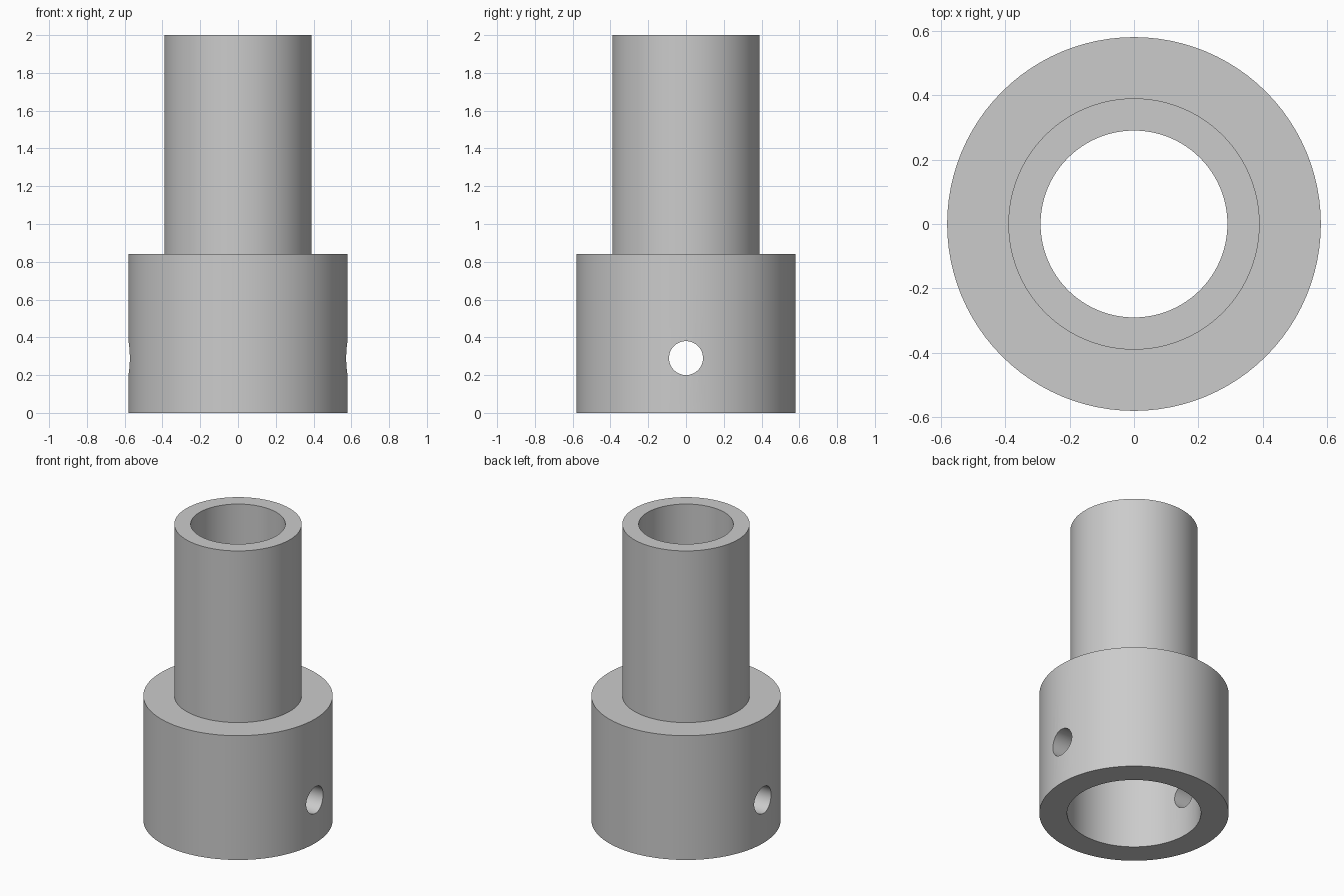
import bpy
import math

if "Cube" in bpy.data.objects:
    bpy.data.objects.remove(bpy.data.objects["Cube"], do_unlink=True)

SEGMENTS = 96

# Single grey material
grey = bpy.data.materials.new("plain_grey")
grey.use_nodes = True
colour = (0.6, 0.6, 0.6, 1)
grey.diffuse_color = colour
grey.node_tree.nodes["Principled BSDF"].inputs["Base Color"].default_value = colour


def lathe(name, profile):
    """Spin a closed (radius, height) loop around z."""
    n = len(profile)
    verts, faces = [], []
    for s in range(SEGMENTS):
        a = math.tau * s / SEGMENTS
        verts += [(r * math.cos(a), r * math.sin(a), z) for r, z in profile]
        t = (s + 1) % SEGMENTS
        for i in range(n):
            j = (i + 1) % n
            faces.append((s * n + i, t * n + i, t * n + j, s * n + j))
    mesh = bpy.data.meshes.new(name)
    mesh.from_pydata(verts, [], faces)
    mesh.materials.append(grey)
    obj = bpy.data.objects.new(name, mesh)
    bpy.context.collection.objects.link(obj)
    return obj


# Wide socket with an internal shoulder, stepping up to a narrow tube
adapter = lathe("stepped_tube_adapter", [
    (0.41, 0), (0.58, 0), (0.58, 0.84), (0.39, 0.84),
    (0.39, 2), (0.29, 2), (0.29, 0.77), (0.41, 0.77),
])

# Cross pin hole through both socket walls
bpy.ops.mesh.primitive_cylinder_add(vertices=48, radius=0.09, depth=1.6,
                                    location=(0, 0, 0.29),
                                    rotation=(0, math.pi / 2, 0))
cutter = bpy.context.object
cutter.name = "pin_hole_cutter"
cutter.data.materials.append(grey)

bpy.context.view_layer.objects.active = adapter
hole = adapter.modifiers.new("pin_hole", "BOOLEAN")
hole.operation = "DIFFERENCE"
hole.solver = "EXACT"
hole.object = cutter
bpy.ops.object.modifier_apply(modifier=hole.name)
bpy.data.objects.remove(cutter, do_unlink=True)

# Smooth walls, crisp rims
bpy.ops.object.select_all(action="DESELECT")
adapter.select_set(True)
bpy.ops.object.shade_smooth_by_angle(angle=math.radians(30))
